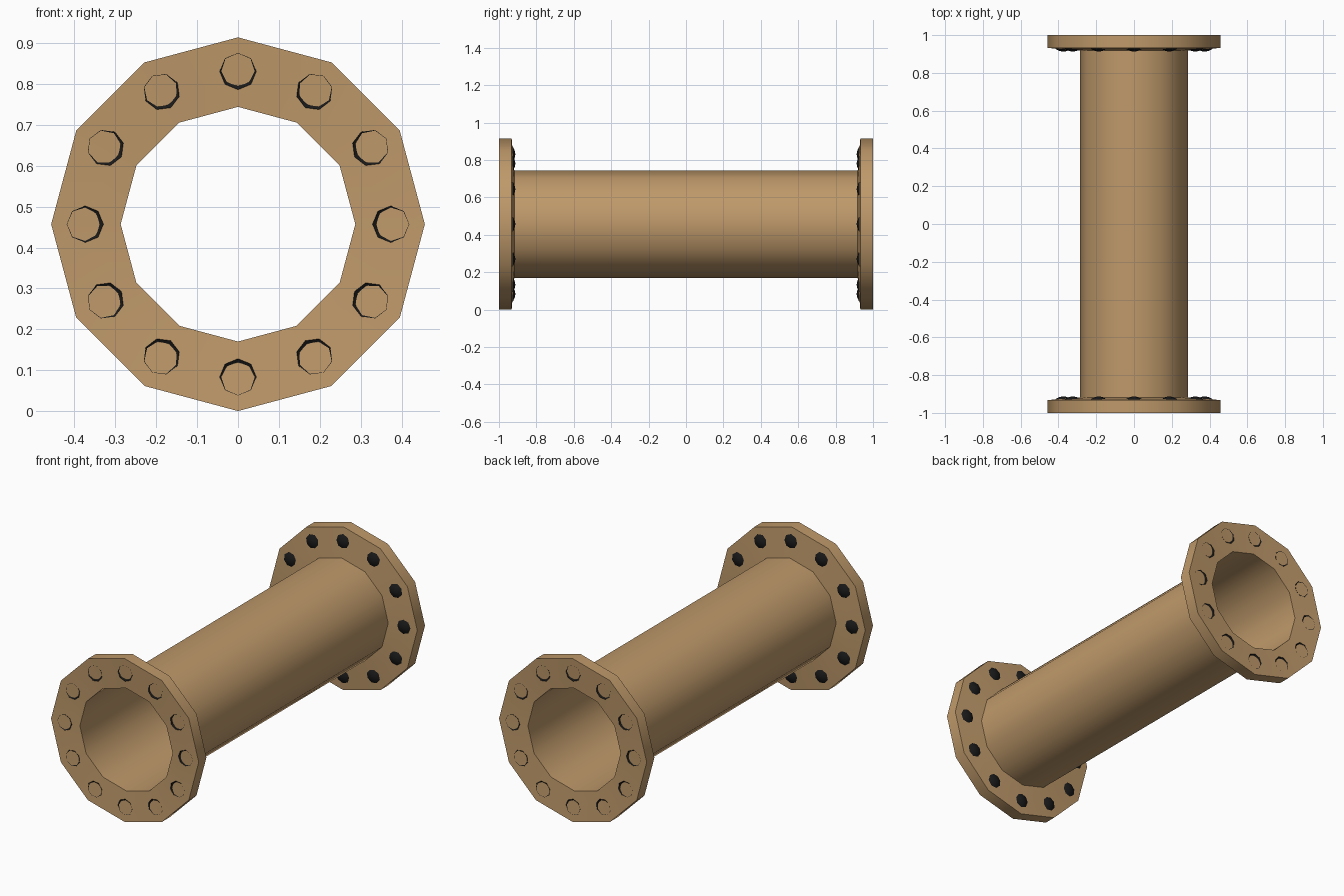
import bpy, bmesh
from math import sin, cos, pi, radians
from mathutils import Vector

if "Cube" in bpy.data.objects:
    bpy.data.objects.remove(bpy.data.objects["Cube"])

CZ = 0.457          # pipe axis height
R_OUT, R_PIPE = 0.457, 0.287
R_BOLT = 0.374      # bolt circle

def material(name, rgb):
    m = bpy.data.materials.new(name)
    m.diffuse_color = (*rgb, 1)
    m.use_nodes = True
    m.node_tree.nodes["Principled BSDF"].inputs["Base Color"].default_value = m.diffuse_color
    return m

tan = material("tan_metal", (0.52, 0.32, 0.145))
black = material("black_metal", (0.01, 0.01, 0.01))

def lathe(bm, profile, sides, centre=(0, 0, 0), turn=0.0, closed=False):
    """Spin (radius, y) points around an axis parallel to y."""
    c = Vector(centre)
    rings = []
    for r, y in profile:
        if r == 0:
            rings.append([bm.verts.new(c + Vector((0, y, 0)))] * sides)
        else:
            rings.append([bm.verts.new(c + Vector((r * sin(turn + 2 * pi * i / sides), y,
                                                   r * cos(turn + 2 * pi * i / sides))))
                          for i in range(sides)])
    pairs = list(zip(rings, rings[1:]))
    if closed:
        pairs.append((rings[-1], rings[0]))
    for a, b in pairs:
        for i in range(sides):
            j = (i + 1) % sides
            quad = list(dict.fromkeys((a[i], a[j], b[j], b[i])))
            bm.faces.new(quad)

def finish(name, bm, mat):
    bmesh.ops.recalc_face_normals(bm, faces=bm.faces)
    me = bpy.data.meshes.new(name)
    bm.to_mesh(me)
    bm.free()
    me.materials.append(mat)
    ob = bpy.data.objects.new(name, me)
    bpy.context.collection.objects.link(ob)
    bpy.ops.object.select_all(action='DESELECT')
    ob.select_set(True)
    bpy.context.view_layer.objects.active = ob
    bpy.ops.object.shade_smooth_by_angle(angle=radians(40))
    return ob

# thin-walled pipe
bm = bmesh.new()
lathe(bm, [(R_PIPE, -0.918), (R_PIPE, 0.918)], 12, (0, 0, CZ))
finish("pipe", bm, tan)

for side, label in ((-1, "front"), (1, "back")):
    # slightly dished flange ring
    bm = bmesh.new()
    ring = [(R_PIPE, 0.988), (R_OUT, 1.0), (R_OUT, 0.932), (R_PIPE, 0.918)]
    lathe(bm, [(r, side * y) for r, y in ring], 12, (0, 0, CZ), closed=True)
    finish(label + "_flange", bm, tan)

    # domed bolt heads inside, matching sunken cups on the outer face
    bm = bmesh.new()
    dome = [(0.045, 0), (0.037, 0.006), (0.02, 0.014), (0, 0.018)]
    for k in range(12):
        a = k * pi / 6
        for base in (0.930, 0.998):
            lathe(bm, [(r, side * (base - h)) for r, h in dome], 8,
                  (R_BOLT * sin(a), 0, CZ + R_BOLT * cos(a)), a)
    finish(label + "_bolts", bm, black)
